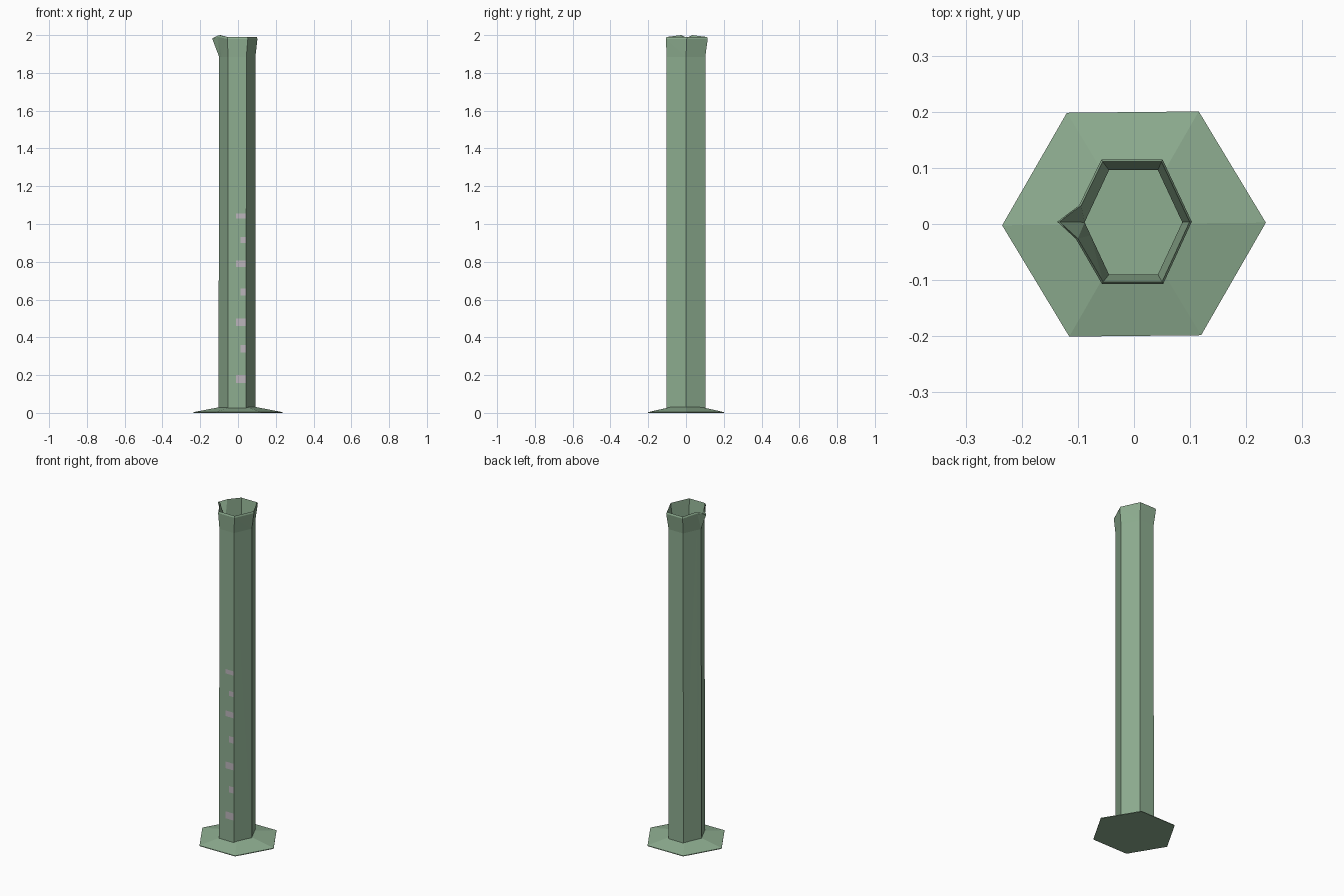
import bpy, bmesh
from math import cos, sin, radians

if "Cube" in bpy.data.objects:
    bpy.data.objects.remove(bpy.data.objects["Cube"])


def material(name, rgb):
    m = bpy.data.materials.new(name)
    m.diffuse_color = (*rgb, 1)
    m.use_nodes = True
    m.node_tree.nodes["Principled BSDF"].inputs["Base Color"].default_value = m.diffuse_color
    return m


def finish(name, bm, mat):
    bmesh.ops.triangulate(bm, faces=[f for f in bm.faces if len(f.verts) == 4])
    me = bpy.data.meshes.new(name)
    bm.to_mesh(me)
    bm.free()
    ob = bpy.data.objects.new(name, me)
    bpy.context.collection.objects.link(ob)
    me.materials.append(mat)
    return ob


def loft(name, rings, mat):
    """Skin a stack of rings and close both ends."""
    bm = bmesh.new()
    loops = [[bm.verts.new(p) for p in r] for r in rings]
    n = len(loops[0])
    for a, b in zip(loops, loops[1:]):
        for i in range(n):
            j = (i + 1) % n
            bm.faces.new((a[i], a[j], b[j], b[i]))
    bm.faces.new(loops[0][::-1])
    bm.faces.new(loops[-1])
    bmesh.ops.recalc_face_normals(bm, faces=bm.faces[:])
    return finish(name, bm, mat)


def tube_ring(right, left, half, y, z, dy=0.0):
    """Hexagon with two extra points either side of the left corner."""
    cx = (right + left) / 2
    w = (right - left) / 4
    k = 0.25
    nx, ny = left + k * (cx - w - left), k * y
    pts = [(right, 0), (cx + w, y), (cx - w, y), (nx, ny), (left, 0),
           (nx, -ny), (cx - w, -y), (cx + w, -y)]
    return [(px, py + dy, z) for px, py in pts]


def spout_ring(s, z, tip_z, ear_z):
    """Flared rim with the pouring lip pulled out on the left."""
    c = 0.004
    pts = [(0.103 - s, 0, z), (0.051 - s / 2, 0.111 - s, z),
           (-0.058 + s / 2, 0.111 - s, z), (-0.098 + s, 0.029, ear_z),
           (-0.137 + s, 0, tip_z), (-0.104 + s, -0.030, ear_z),
           (-0.057 + s / 2, -0.111 + s, z), (0.052 - s / 2, -0.111 + s, z)]
    return [(px, py + c, pz) for px, py, pz in pts]


green = material("green_glass", (0.27, 0.42, 0.28))
grey = material("mark_grey", (0.50, 0.46, 0.50))

# Hexagonal foot, sloping up to the tube
def foot_ring(r, z):
    return [(r * cos(radians(60 * i + 0.6)), r * sin(radians(60 * i + 0.6)) * 0.98, z)
            for i in range(6)]

loft("foot", [foot_ring(0.235, 0), foot_ring(0.235, 0.004), foot_ring(0.10, 0.03)], green)

# Hollow tube: outer wall, flared rim with spout, inner wall, floor
loft("tube", [
    tube_ring(0.092, -0.103, 0, 0.102, 0.025),
    tube_ring(0.092, -0.100, 0, 0.102, 1.885),
    spout_ring(0, 1.98, 1.983, 1.99),
    spout_ring(0.004, 1.99, 1.985, 2.0),
    tube_ring(0.086, -0.088, 0, 0.093, 1.885, 0.003),
    tube_ring(0.086, -0.088, 0, 0.093, 0.035, 0.003),
], green)

# Measuring marks on the front face, alternating long and short
marks = [(0.18, 0.042), (0.34, 0.038), (0.48, 0.04), (0.64, 0.038),
         (0.79, 0.034), (0.915, 0.03), (1.042, 0.026)]
for i, (z, h) in enumerate(marks):
    x0 = 0.012 if i % 2 else -0.01
    bm = bmesh.new()
    bm.faces.new([bm.verts.new((x, -0.104, zz)) for x, zz in
                  ((x0, z - h / 2), (0.043, z - h / 2), (0.043, z + h / 2), (x0, z + h / 2))])
    finish(f"measuring_mark_{i + 1}", bm, grey)
